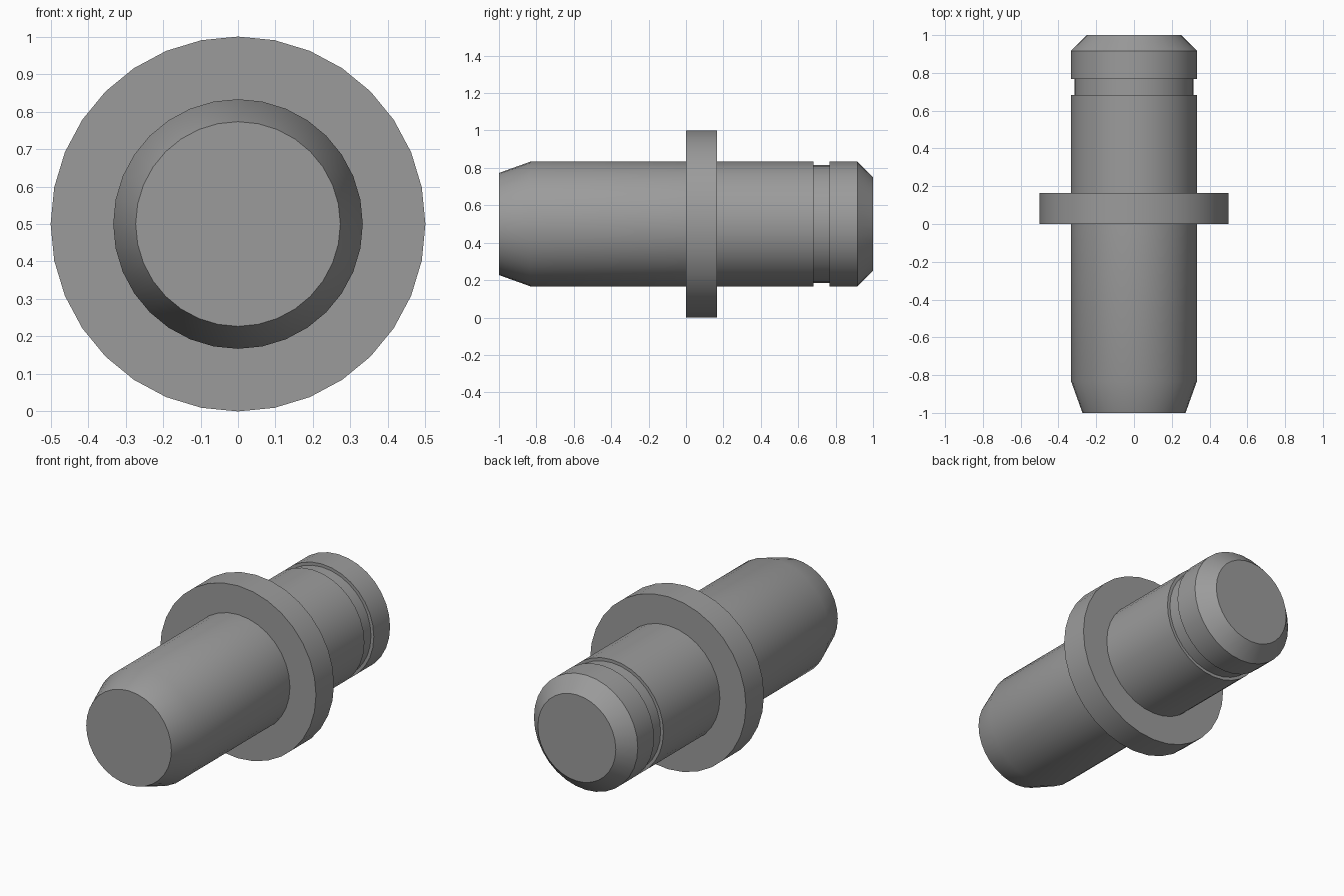
import bpy
import bmesh
import math

SIDES = 32
AXIS_Z = 0.5

cube = bpy.data.objects.get("Cube")
if cube:
    bpy.data.objects.remove(cube, do_unlink=True)

# Single plain grey metal
GREY = (0.33, 0.33, 0.33, 1.0)
metal = bpy.data.materials.new("grey metal")
metal.use_nodes = True
metal.diffuse_color = GREY
metal.node_tree.nodes["Principled BSDF"].inputs["Base Color"].default_value = GREY


def lathe(name, profile):
    """Turn a (y, radius) profile around the pin axis and cap both ends."""
    bm = bmesh.new()
    rings = []
    for y, r in profile:
        angles = [2 * math.pi * i / SIDES for i in range(SIDES)]
        rings.append([bm.verts.new((r * math.sin(a), y, AXIS_Z + r * math.cos(a)))
                      for a in angles])
    for a, b in zip(rings, rings[1:]):
        for i in range(SIDES):
            j = (i + 1) % SIDES
            bm.faces.new((a[i], a[j], b[j], b[i]))
    bm.faces.new(rings[0])
    bm.faces.new(rings[-1])
    bmesh.ops.recalc_face_normals(bm, faces=bm.faces)
    mesh = bpy.data.meshes.new(name)
    bm.to_mesh(mesh)
    bm.free()
    mesh.materials.append(metal)
    obj = bpy.data.objects.new(name, mesh)
    bpy.context.collection.objects.link(obj)
    bpy.ops.object.select_all(action='DESELECT')
    obj.select_set(True)
    bpy.context.view_layer.objects.active = obj
    bpy.ops.object.shade_smooth_by_angle(angle=math.radians(30))
    return obj


# Tapered front nose, collar, retaining groove and chamfered rear end
R, COLLAR_R, GROOVE_R = 0.333, 0.5, 0.315
lathe("collared_pin", [
    (-1.0, 0.273), (-0.833, R),
    (0.0, R), (0.0, COLLAR_R), (0.165, COLLAR_R), (0.165, R),
    (0.682, R), (0.682, GROOVE_R), (0.768, GROOVE_R), (0.768, R),
    (0.917, R), (1.0, 0.25),
])
